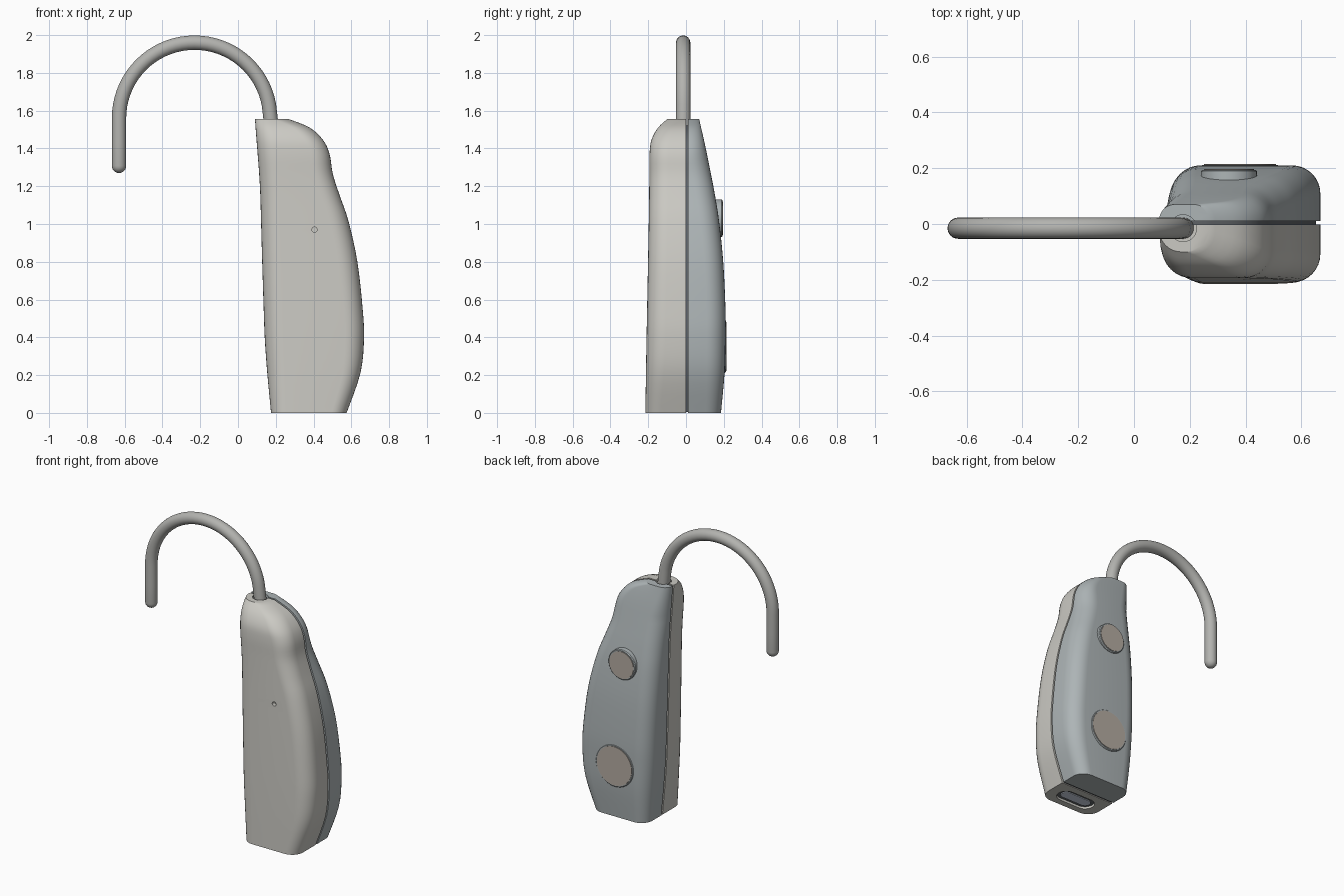
import bpy, bmesh
from math import sin, cos, pi, radians
from mathutils import Vector

if "Cube" in bpy.data.objects:
    bpy.data.objects.remove(bpy.data.objects["Cube"])

# Body stations: z, left x, right x, front y, back y, corner radius
STATIONS = [
    (0.00, .175, .575, -.215, .185, .08), (0.21, .155, .648, -.212, .204, .095),
    (0.39, .142, .667, -.209, .209, .10), (0.55, .136, .660, -.206, .209, .10),
    (0.80, .128, .632, -.201, .197, .10), (1.015, .122, .585, -.197, .175, .10),
    (1.155, .118, .537, -.195, .153, .10), (1.265, .112, .502, -.194, .132, .10),
    (1.37, .104, .485, -.193, .111, .10), (1.445, .098, .450, -.183, .095, .10),
    (1.51, .093, .380, -.148, .080, .09), (1.555, .090, .270, -.100, .070, .08)]
SEAM_FRONT, SEAM_BACK = -0.001, 0.011


def material(name, rgb):
    m = bpy.data.materials.new(name)
    m.diffuse_color = (*rgb, 1)
    m.use_nodes = True
    m.node_tree.nodes["Principled BSDF"].inputs["Base Color"].default_value = m.diffuse_color
    return m


WARM = material("warm_grey", (.60, .59, .55))
COOL = material("cool_grey", (.42, .46, .47))
DARK = material("dark_grey", (.12, .13, .14))
TAN = material("tan", (.46, .41, .36))
PALE = material("pale_blue", (.62, .68, .78))
TUBE = material("tube_grey", (.45, .45, .43))


def smooth_stations(rows, steps=4):
    """Catmull-Rom through the body stations."""
    out = []
    for i in range(len(rows) - 1):
        p = [Vector(rows[min(max(i + k, 0), len(rows) - 1)]) for k in (-1, 0, 1, 2)]
        for s in range(steps):
            t = s / steps
            out.append(p[1] + .5 * (t * (p[2] - p[0])
                       + t * t * (2 * p[0] - 5 * p[1] + 4 * p[2] - p[3])
                       + t ** 3 * (3 * p[1] - p[0] - 3 * p[2] + p[3])))
    out.append(Vector(rows[-1]))
    return out


def loft(name, rings, mat):
    """Skin closed rings of equal length and cap both ends."""
    bm = bmesh.new()
    vs = [[bm.verts.new(p) for p in ring] for ring in rings]
    n = len(vs[0])
    for a, b in zip(vs, vs[1:]):
        for i in range(n):
            j = (i + 1) % n
            bm.faces.new((a[i], a[j], b[j], b[i]))
    bm.faces.new(vs[0][::-1])
    bm.faces.new(vs[-1])
    bmesh.ops.recalc_face_normals(bm, faces=bm.faces)
    me = bpy.data.meshes.new(name)
    bm.to_mesh(me)
    bm.free()
    ob = bpy.data.objects.new(name, me)
    bpy.context.collection.objects.link(ob)
    me.materials.append(mat)
    return ob


def half_ring(st, side, seam, n=8):
    """U-shaped half of a rounded rectangle, closed along the seam."""
    z, xl, xr, yf, yb, r = st
    yo = yf if side < 0 else yb
    r = min(r, abs(yo - seam) * .95)
    pts = [(xl, seam, z)]
    for cx, start in ((xl + r, pi), (xr - r, pi / 2)):
        for i in range(n + 1):
            a = start - i / n * pi / 2
            pts.append((cx + r * cos(a), yo - side * r + side * r * sin(a), z))
    return pts + [(xr, seam, z)]


def cylinder(name, loc, r, depth, mat, axis="z", bevel=0):
    """Cylinder along z or y."""
    x, y, z = loc
    rings = []
    for h, rr in ((-.5, r), (.5 - bevel / depth, r), (.5, r - bevel)):
        ring = []
        for i in range(48):
            a = i * 2 * pi / 48
            u, v, w = rr * cos(a), rr * sin(a), h * depth
            ring.append((x + u, y + v, z + w) if axis == "z" else (x + u, y + w, z + v))
        rings.append(ring)
    if not bevel:
        rings.pop(1)
    return loft(name, rings, mat)


def obround(name, cx, cy, z0, z1, length, width, mat):
    r, h = width / 2, (length - width) / 2
    ring = [(cx + s * h + r * cos(a), cy + r * sin(a))
            for s, a0 in ((1, -pi / 2), (-1, pi / 2))
            for a in [a0 + i * pi / 12 for i in range(13)]]
    return loft(name, [[(x, y, z) for x, y in ring] for z in (z0, z1)], mat)


def activate(ob):
    bpy.ops.object.select_all(action='DESELECT')
    ob.select_set(True)
    bpy.context.view_layer.objects.active = ob


def cut(ob, cutter):
    m = ob.modifiers.new("cut", 'BOOLEAN')
    m.operation, m.object, m.solver = 'DIFFERENCE', cutter, 'EXACT'
    activate(ob)
    bpy.ops.object.modifier_apply(modifier=m.name)


# Two shell halves with a seam gap, and a dark core behind the gap
body = smooth_stations(STATIONS)
front = loft("front_shell", [half_ring(s, -1, SEAM_FRONT) for s in body], WARM)
back = loft("back_shell", [half_ring(s, 1, SEAM_BACK) for s in body], COOL)
core = []
for z, xl, xr, *_ in body:
    a, b, h = xl + .015, xr - .015, .02 + z * .976
    core.append([(a, -.03, h), (b, -.03, h), (b, .04, h), (a, .04, h)])
core = [[(x, y, z - .015) for x, y, z in ring] for ring in core]
loft("seam_core", core, DARK)

# Recesses: tube socket, bottom port and pinhole
HX, HY = .176, -.015
socket = cylinder("socket_cutter", (HX, HY, 1.56), .048, .06, DARK)
port = obround("port_cutter", .375, -.112, -.02, .03, .27, .12, DARK)
pin = cylinder("pinhole_cutter", (.405, -.2, .97), .014, .06, DARK, "y")
for target, cutter in ((front, socket), (back, socket), (front, port), (front, pin)):
    cut(target, cutter)
for c in (socket, port, pin):
    bpy.data.objects.remove(c)

# Port parts inside the bottom recess
obround("port_rim", .375, -.112, .012, .04, .262, .112, DARK)
obround("port_contact", .375, -.112, .007, .04, .22, .07, PALE)

# Round buttons on the back, each a rim with a tan face
for name, x, z, r, y in (("upper_button", .34, 1.03, .10, .197),
                         ("lower_button", .38, .352, .14, .215)):
    cylinder(name + "_rim", (x, y - .033, z), r, .06, COOL, "y", .005)
    cylinder(name + "_face", (x, y - .03, z), r - .011, .06, TAN, "y")

# Hooked tube with a rounded tip
path = [(-.63, 1.308), (-.63, 1.43)]
path += [(-.23 + .4 * cos(radians(a)), 1.56 + .4 * sin(radians(a)))
         for a in range(180, 5, -5)] + [(.178, 1.51)]
R = .038
rings = []


def tube_ring(p, t, r):
    n = Vector((-t.y, t.x))
    return [(p.x + n.x * r * cos(a), HY + r * sin(a), p.y + n.y * r * cos(a))
            for a in [i * pi / 12 for i in range(24)]]


for i in range(1, 7):
    a = i * pi / 12
    rings.append(tube_ring(Vector((-.63, 1.308 - R * cos(a))), Vector((0, 1)), R * sin(a)))
pts = [Vector(p) for p in path]
for i in range(1, len(pts)):
    t = (pts[min(i + 1, len(pts) - 1)] - pts[i - 1]).normalized()
    rings.append(tube_ring(pts[i], t, R))
loft("hook_tube", rings, TUBE)

for ob in list(bpy.context.collection.objects):
    activate(ob)
    bpy.ops.object.shade_smooth_by_angle(angle=radians(35))
